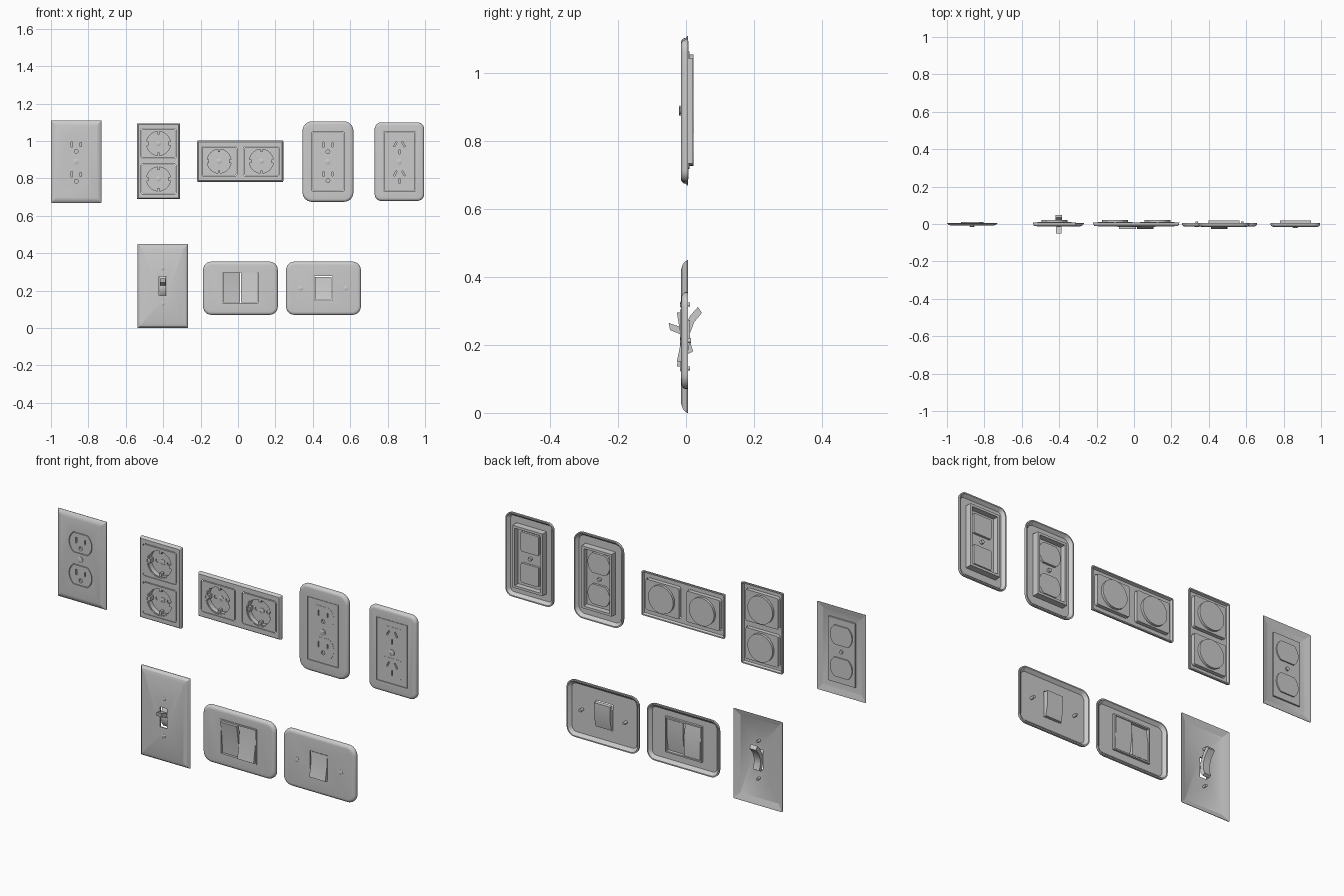
import bpy, bmesh, math

cube = bpy.data.objects.get("Cube")
if cube:
    bpy.data.objects.remove(cube, do_unlink=True)

grey = bpy.data.materials.new("light_grey_plastic")
grey.use_nodes = True
GREY = (0.6, 0.6, 0.6, 1)
grey.diffuse_color = GREY
next(n for n in grey.node_tree.nodes if n.type == 'BSDF_PRINCIPLED').inputs["Base Color"].default_value = GREY


# Outlines in the x-z plane
def rect(x, z, w, h, r=0.0, seg=6):
    if r <= 0:
        return [(x + a * w / 2, z + b * h / 2) for a, b in ((1, 1), (-1, 1), (-1, -1), (1, -1))]
    pts = []
    for i, (a, b) in enumerate(((1, 1), (-1, 1), (-1, -1), (1, -1))):
        for k in range(seg + 1):
            t = math.pi / 2 * (i + k / seg)
            pts.append((x + a * (w / 2 - r) + r * math.cos(t), z + b * (h / 2 - r) + r * math.sin(t)))
    return pts


def circle(x, z, r, n=32):
    return [(x + r * math.cos(2 * math.pi * i / n), z + r * math.sin(2 * math.pi * i / n)) for i in range(n)]


def flat_circle(x, z, r, half_h, n=10):
    """Round receptacle face with flat top and bottom."""
    a = math.asin(half_h / r)
    right = [-a + 2 * a * i / n for i in range(n + 1)]
    return [(x + r * math.cos(t), z + r * math.sin(t)) for t in right + [t + math.pi for t in right]]


def turned(x, z, w, h, angle):
    c, s = math.cos(angle), math.sin(angle)
    return [(x + c * a - s * b, z + s * a + c * b) for a, b in rect(0, 0, w, h)]


# Mesh builders
def loft(name, rings):
    """Closed solid from matching rings of 3D points."""
    bm = bmesh.new()
    loops = [[bm.verts.new(p) for p in ring] for ring in rings]
    n = len(loops[0])
    for a, b in zip(loops, loops[1:]):
        for i in range(n):
            bm.faces.new((a[i], a[(i + 1) % n], b[(i + 1) % n], b[i]))
    bm.faces.new(loops[0])
    bm.faces.new(loops[-1])
    bmesh.ops.recalc_face_normals(bm, faces=bm.faces)
    mesh = bpy.data.meshes.new(name)
    bm.to_mesh(mesh)
    bm.free()
    mesh.materials.append(grey)
    obj = bpy.data.objects.new(name, mesh)
    bpy.context.collection.objects.link(obj)
    return obj


def slab(name, outline, y0, y1):
    return loft(name, [[(x, y, z) for x, z in outline] for y in (y0, y1)])


def side_prism(name, profile, x0, x1):
    return loft(name, [[(x, y, z) for y, z in profile] for x in (x0, x1)])


def cut(obj, outlines, y0=-0.1, y1=0.1):
    for outline in outlines:
        cutter = slab("cutter", outline, y0, y1)
        cutter.hide_render = True
        mod = obj.modifiers.new("cut", 'BOOLEAN')
        mod.operation, mod.solver, mod.object = 'DIFFERENCE', 'EXACT', cutter
        dg = bpy.context.evaluated_depsgraph_get()
        mesh = bpy.data.meshes.new_from_object(obj.evaluated_get(dg))
        obj.modifiers.clear()
        obj.data = mesh
        bpy.data.objects.remove(cutter, do_unlink=True)
    return obj


def plate(name, x, z, w, h, r, edge, front, back=0.006, rounded=True):
    """Hollow-backed cover plate with a rounded or bevelled rim."""
    def ring(inset, y):
        return [(a, y, b) for a, b in rect(x, z, w - 2 * inset, h - 2 * inset, max(r - inset, 0.002))]
    depth = back - front
    if rounded:
        outer = [(edge * (1 - math.cos(t)), back - depth * (0.35 + 0.65 * math.sin(t)))
                 for t in (math.pi / 2 * k / 5 for k in range(6))]
    else:
        outer = [(0, back - depth * 0.15), (edge * 0.4, front + depth * 0.25), (edge, front)]
    inner = [(edge + 0.003, front + 0.006), (0.006, back)]
    return loft(name, [ring(*p) for p in inner + [(0, back)] + outer])


def screw(name, x, z, r, front, back):
    s = loft(name, [[(a, y, b) for a, b in circle(x, z, q, 20)] for q, y in
                    ((r * 0.6, back), (r * 0.6, front + 0.005), (r, front + 0.005),
                     (r, front + 0.002), (r * 0.65, front))])
    cut(s, [turned(x, z, r * 3, r * 0.25, 0.5)], front - 0.01, front + 0.002)


# Round receptacles on a bevelled plate
X, Z = -0.865, 0.89
cover = plate("duplex_cover", X, Z, 0.27, 0.44, 0.004, 0.024, -0.009, rounded=False)
cut(cover, [flat_circle(X, Z + d, 0.064, 0.051) for d in (0.08, -0.08)])
strap = slab("duplex_strap", rect(X, Z, 0.15, 0.32), -0.003, 0.005)
cut(strap, [flat_circle(X, Z + d, 0.061, 0.048) for d in (0.08, -0.08)])


def three_pin_slots(x, z):
    return [rect(x - 0.024, z + 0.012, 0.006, 0.028), rect(x + 0.024, z + 0.012, 0.006, 0.022),
            circle(x, z - 0.025, 0.01, 12)]


def angled_slots(x, z):
    return [turned(x - 0.022, z + 0.015, 0.007, 0.028, -0.5), turned(x + 0.022, z + 0.015, 0.007, 0.028, 0.5),
            rect(x, z - 0.025, 0.007, 0.026)]


for tag, d in (("upper", 0.08), ("lower", -0.08)):
    face = slab("duplex_receptacle_" + tag, flat_circle(X, Z + d, 0.061, 0.048), -0.009, 0.011)
    cut(face, three_pin_slots(X, Z + d), -0.05, 0.002)
screw("duplex_screw", X, Z, 0.015, -0.015, 0.012)

# Receptacle inserts with a deep collar on rounded plates
for tag, X, w, h, r, kind in (("round", 0.481, 0.272, 0.43, 0.05, 0), ("square", 0.863, 0.265, 0.42, 0.036, 1)):
    cover = plate(tag + "_insert_cover", X, Z, w, h, r, 0.016, -0.015)
    cut(cover, [rect(X, Z, 0.17, 0.315)])
    collar = slab(tag + "_insert_collar", rect(X, Z, 0.166, 0.311), -0.014, 0.02)
    cut(collar, [rect(X, Z, 0.142, 0.287)], -0.007, 0.05)
    shapes = [(rect(X, Z + d, 0.098, 0.098, 0.006, 2) if kind else flat_circle(X, Z + d, 0.061, 0.05))
              for d in (0.078, -0.078)]
    cut(collar, shapes)
    for part, d, shape in zip(("upper", "lower"), (0.078, -0.078), shapes):
        face = slab(tag + "_receptacle_" + part, shape, -0.015, 0.004)
        cut(face, (angled_slots if kind else three_pin_slots)(X, Z + d), -0.05, -0.006)
    screw(tag + "_insert_screw", X, Z, 0.015, -0.021, 0.006)


# Recessed round sockets
def cup_socket(name, x, z, w, h):
    module = slab(name + "_surround", rect(x, z, w - 0.006, h - 0.006, 0.01, 3), -0.013, 0.01)
    cut(module, [circle(x, z, 0.069)])
    cup = slab(name + "_cup", circle(x, z, 0.0695), -0.011, 0.022)
    cut(cup, [circle(x, z, 0.064)], -0.05, 0.014)
    cut(cup, [circle(x + s * 0.032, z, 0.009, 12) for s in (-1, 1)], 0, 0.019)
    for s in (-1, 1):
        slab(name + "_guide", rect(x + s * 0.06, z, 0.014, 0.02), -0.009, 0.015)
        slab(name + "_earth_clip", rect(x, z + s * 0.058, 0.012, 0.018), -0.007, 0.015)
    screw(name + "_screw", x, z, 0.013, 0.008, 0.016)


for tag, X, Zc, w, h, centres, mw, mh in (
        ("vertical", -0.425, 0.892, 0.23, 0.406, ((-0.425, 0.987), (-0.425, 0.797)), 0.187, 0.162),
        ("horizontal", 0.012, 0.892, 0.46, 0.222, ((-0.101, 0.892), (0.125, 0.892)), 0.19, 0.16)):
    frame = plate(tag + "_socket_frame", X, Zc, w, h, 0.006, 0.007, -0.011, 0.007, False)
    cut(frame, [rect(x, z, mw, mh, 0.012, 3) for x, z in centres])
    for i, (x, z) in enumerate(centres):
        cup_socket(f"{tag}_socket_{i + 1}", x, z, mw, mh)

# Toggle switch
X, Z = -0.402, 0.225
cover = plate("toggle_cover", X, Z, 0.272, 0.45, 0.004, 0.026, -0.014, rounded=False)
cut(cover, [rect(X, Z, 0.04, 0.1)])
side_prism("toggle_yoke", [(0.035, 0.312), (0.047, 0.295), (0.024, 0.267), (0.012, 0.235), (0.012, 0.21),
                           (0.021, 0.182), (0.008, 0.174), (-0.006, 0.195), (-0.009, 0.22),
                           (-0.005, 0.25), (0.012, 0.286)], X - 0.018, X + 0.018)
side_prism("toggle_lever", [(-0.051, 0.265), (-0.047, 0.244), (0, 0.225), (0, 0.248)], X - 0.015, X + 0.015)
for d in (-0.094, 0.094):
    screw("toggle_screw", X, Z + d, 0.01, -0.017, 0.012)


# Rocker switches
def rocker(name, x, z, w, h, lean, back):
    """Shallow V-shaped rocker; lean +1 pushes the top outward."""
    profile = [(-0.027, z + lean * h / 2), (-0.014, z), (-0.009, z - lean * h / 2),
               (back, z - lean * h / 2), (back, z), (back - 0.012, z + lean * h / 2)]
    side_prism(name, profile, x - w / 2, x + w / 2)


Z = 0.213
cover = plate("double_rocker_cover", 0.013, Z, 0.4, 0.285, 0.045, 0.018, -0.014)
cut(cover, [rect(0.013, Z + 0.003, 0.204, 0.178)])
rim = slab("double_rocker_rim", rect(0.013, Z + 0.003, 0.204, 0.178), -0.017, 0.003)
cut(rim, [rect(0.013, Z + 0.003, 0.19, 0.164)])
rocker("left_hand_rocker", -0.034, Z + 0.003, 0.09, 0.16, 1, 0.002)
rocker("right_hand_rocker", 0.06, Z + 0.003, 0.09, 0.16, -1, 0.002)

X = 0.457
cover = plate("single_rocker_cover", X, Z, 0.4, 0.285, 0.045, 0.018, -0.014)
cut(cover, [rect(X, Z, 0.096, 0.13)])
rocker("single_rocker", X, Z, 0.088, 0.122, -1, 0.012)
for s in (-1, 1):
    screw("single_rocker_screw", X + s * 0.121, Z, 0.012, -0.017, 0.014)

# Smooth the rounded rims, keep the edges crisp
bpy.ops.object.select_all(action='DESELECT')
parts = [o for o in bpy.context.collection.objects if o.type == 'MESH']
for o in parts:
    o.select_set(True)
bpy.context.view_layer.objects.active = parts[0]
bpy.ops.object.shade_smooth_by_angle(angle=math.radians(30))
